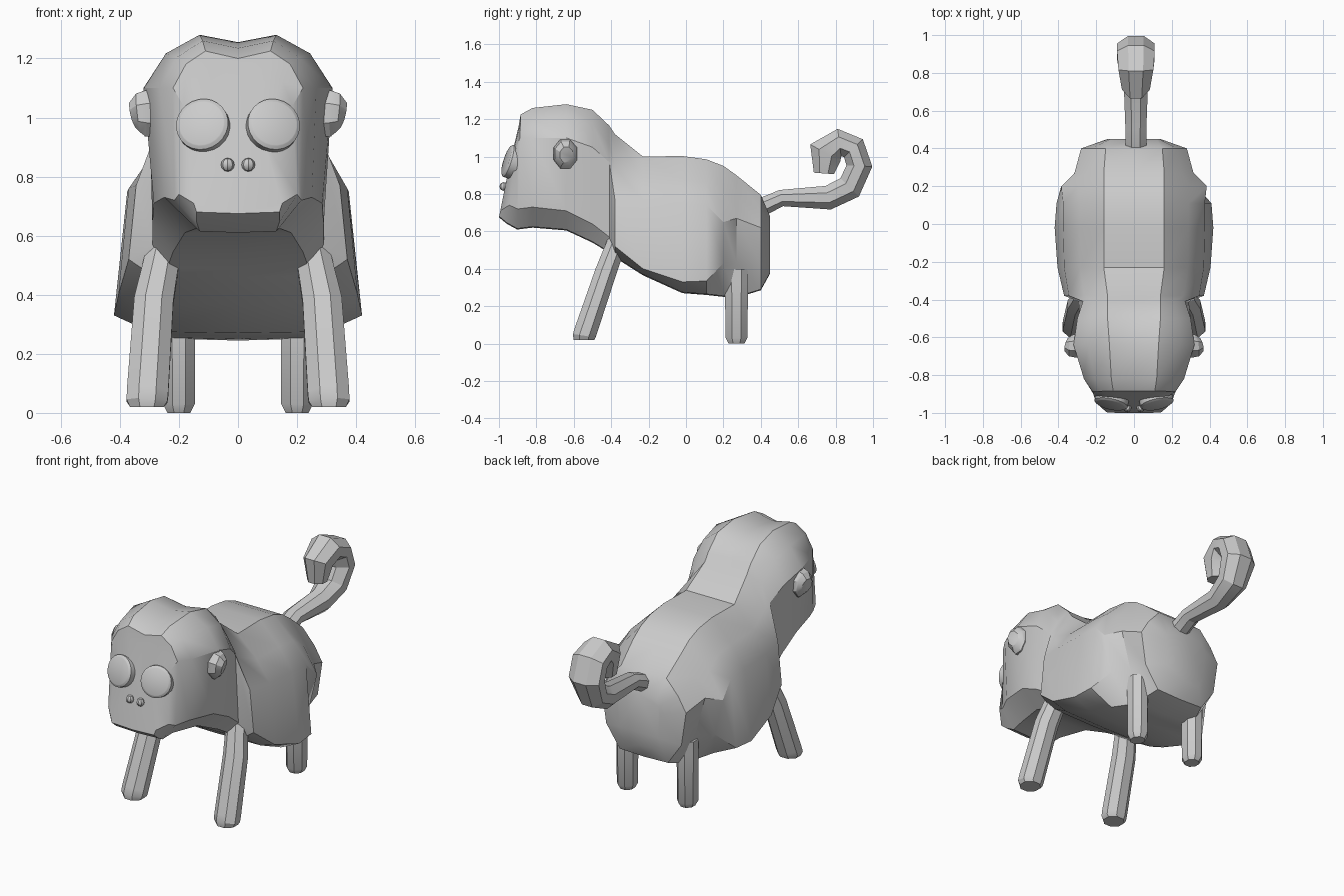
import bpy, bmesh, math
from mathutils import Vector

if "Cube" in bpy.data.objects:
    bpy.data.objects.remove(bpy.data.objects["Cube"], do_unlink=True)

grey = bpy.data.materials.new("light grey")
grey.use_nodes = True
grey.diffuse_color = (0.6, 0.6, 0.6, 1)
grey.node_tree.nodes["Principled BSDF"].inputs["Base Color"].default_value = (0.6, 0.6, 0.6, 1)


def finish(bm, name, mirror=False, angle=30):
    """Turn a bmesh into a named object with shading and optional mirroring."""
    bmesh.ops.recalc_face_normals(bm, faces=bm.faces[:])
    mesh = bpy.data.meshes.new(name)
    bm.to_mesh(mesh)
    bm.free()
    mesh.materials.append(grey)
    obj = bpy.data.objects.new(name, mesh)
    bpy.context.collection.objects.link(obj)
    bpy.ops.object.select_all(action="DESELECT")
    obj.select_set(True)
    bpy.context.view_layer.objects.active = obj
    bpy.ops.object.shade_smooth_by_angle(angle=math.radians(angle))
    if mirror:
        obj.modifiers.new("Mirror", "MIRROR")
    return obj


def loft(rings, name, **options):
    """Skin closed rings of equal length and cap both ends."""
    bm = bmesh.new()
    loops = [[bm.verts.new(p) for p in ring] for ring in rings]
    count = len(loops[0])
    for a, b in zip(loops, loops[1:]):
        for i in range(count):
            j = (i + 1) % count
            bm.faces.new((a[i], a[j], b[j], b[i]))
    bm.faces.new(loops[0])
    bm.faces.new(loops[-1])
    return finish(bm, name, **options)


def sweep(name, path, radii, sides=8, side=(1, 0, 0), **options):
    """Sweep an elliptical polygon along a path; radii are (across, depth)."""
    path = [Vector(p) for p in path]
    rings = []
    for i, centre in enumerate(path):
        ahead = path[min(i + 1, len(path) - 1)] - centre
        behind = centre - path[max(i - 1, 0)]
        tangent = (ahead.normalized() + behind.normalized()).normalized()
        across = Vector(side)
        across = (across - tangent * across.dot(tangent)).normalized()
        depth = tangent.cross(across)
        rx, ry = radii[i]
        ring = []
        for k in range(sides):
            t = math.tau * (k + 0.5) / sides
            ring.append(centre + across * rx * math.cos(t) + depth * ry * math.sin(t))
        rings.append(ring)
    return loft(rings, name, **options)


# Head and body: y, lean, top, crest, upper width and z, lower width and z, belly width and z
sections = [
    (-.995, .2, .96, .06, .1, .9, .15, .71, .14, .68),
    (-.95, .12, 1.165, .1, .185, 1.04, .2, .74, .14, .645),
    (-.9, .03, 1.225, .11, .22, 1.1, .215, .72, .13, .615),
    (-.82, 0, 1.26, .12, .265, 1.1, .25, .73, .14, .625),
    (-.64, 0, 1.28, .13, .32, 1.1, .285, .71, .18, .61),
    (-.5, 0, 1.25, .14, .3, 1.05, .29, .64, .22, .545),
    (-.41, 0, 1.165, .14, .27, .97, .29, .57, .24, .49),
    (-.38, 0, 1.12, .14, .345, .77, .37, .52, .29, .465),
    (-.23, 0, 1, .16, .37, .76, .405, .4, .31, .37),
    (-.02, 0, 1.003, .16, .375, .75, .42, .33, .3, .275),
    (.11, 0, .985, .16, .375, .74, .41, .335, .26, .265),
    (.2, 0, .95, .16, .385, .65, .33, .43, .22, .255),
    (.27, 0, .9, .16, .315, .67, .25, .43, .2, .25),
    (.4, 0, .795, .15, .28, .62, .25, .42, .16, .29),
    (.45, 0, .68, .12, .14, .6, .13, .45, .1, .38),
]
rings = []
for y, lean, top, crest, w1, z1, w2, z2, wb, zb in sections:
    dip, bulge = (0.025, 0.65) if y < -.45 else (0, 0.5)
    half = [(crest, top), (crest + (w1 - crest) * .6, z1 + (top - z1) * bulge),
            (w1, z1), (w2, z2), (wb, zb)]
    outline = [(0, top - dip)] + half + [(0, zb - .005)] + [(-x, z) for x, z in reversed(half)]
    rings.append([(x, y + lean * (z - .7), z) for x, z in outline])
loft(rings, "head_and_body", angle=32)

# Legs
sweep("front_legs",
      [(.245, -.355, .58), (.285, -.43, .38), (.306, -.535, .07), (.308, -.545, .04), (.308, -.545, .02)],
      [(.06, .055), (.072, .062), (.076, .066), (.075, .066), (.062, .06)], mirror=True)
sweep("hind_legs",
      [(.2, .27, .4), (.2, .27, .32), (.2, .27, .03), (.2, .27, 0)],
      [(.06, .067), (.06, .067), (.058, .063), (.042, .045)], mirror=True)

# Curled tail
curl = [(.36, .71), (.51, .778), (.76, .78), (.875, .835), (.927, .95),
        (.895, 1.045), (.82, 1.075), (.745, 1.02), (.737, .91)]
thick = [(.06, .055), (.06, .048), (.07, .07), (.09, .075), (.108, .075),
         (.108, .075), (.1, .08), (.08, .1), (.055, .058)]
sweep("tail", [(0.01, y, z) for y, z in curl], thick)

# Ears
sweep("ears",
      [(.26, -.64, 1.01), (.31, -.645, 1.015), (.335, -.645, 1.015), (.356, -.64, 1.01)],
      [(.06, .08), (.068, .086), (.06, .072), (.038, .045)], side=(0, 1, 0), mirror=True)

# Eyes: round discs with a stepped rim, turned slightly outwards
centre = Vector((.118, -.935, .972))
facing = Vector((.2, -.93, .3)).normalized()
sweep("eyes",
      [centre + facing * d for d in (-.04, .018, .025, .027)],
      [(.09, .09), (.09, .09), (.08, .08), (.076, .076)], sides=24, mirror=True)

# Nostrils
bm = bmesh.new()
bmesh.ops.create_uvsphere(bm, u_segments=8, v_segments=6, radius=.023)
bmesh.ops.translate(bm, verts=bm.verts[:], vec=(.035, -.974, .84))
finish(bm, "nostrils", mirror=True)
